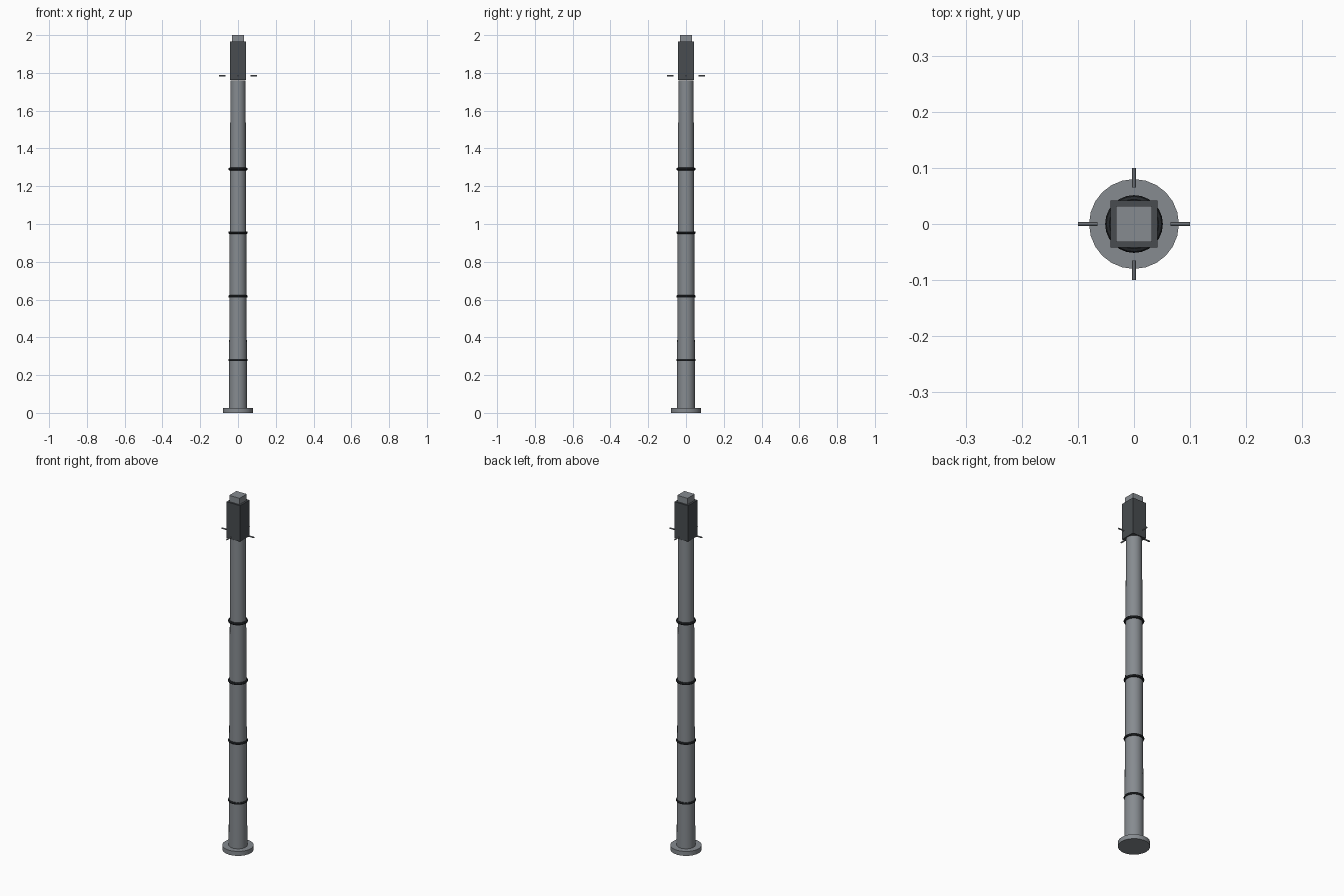
import bpy
import math

cube = bpy.data.objects.get("Cube")
if cube:
    bpy.data.objects.remove(cube, do_unlink=True)


def material(name, color):
    mat = bpy.data.materials.new(name)
    mat.use_nodes = True
    mat.diffuse_color = (*color, 1)
    mat.node_tree.nodes["Principled BSDF"].inputs["Base Color"].default_value = (*color, 1)
    return mat


STEEL = material("grey steel", (0.24, 0.26, 0.28))
DARK = material("dark housing", (0.065, 0.073, 0.08))
BLACK = material("black band", (0.02, 0.023, 0.026))


def finish(name, mat, smooth=False):
    obj = bpy.context.object
    obj.name = name
    obj.data.materials.append(mat)
    if smooth:
        bpy.ops.object.shade_smooth_by_angle(angle=math.radians(35))
    return obj


def tapered(name, mat, r1, r2, z1, z2, sides):
    bpy.ops.mesh.primitive_cone_add(vertices=sides, radius1=r1, radius2=r2,
                                    depth=z2 - z1, location=(0, 0, (z1 + z2) / 2))
    return finish(name, mat, True)


def block(name, mat, half, z1, z2):
    bpy.ops.mesh.primitive_cube_add(size=1, location=(0, 0, (z1 + z2) / 2))
    bpy.context.object.scale = (half * 2, half * 2, z2 - z1)
    bpy.ops.object.transform_apply(location=False, rotation=False, scale=True)
    return finish(name, mat)


# Base flange and tapering pole
tapered("base_flange", STEEL, 0.08, 0.08, 0, 0.025, 24)
tapered("pole", STEEL, 0.048, 0.04, 0.02, 1.76, 24)

# Evenly spaced clamp bands
for i in range(4):
    bpy.ops.mesh.primitive_torus_add(major_radius=0.044, minor_radius=0.0075,
                                     major_segments=24, minor_segments=8,
                                     location=(0, 0, 0.28 + i * 0.337))
    finish(f"band_{i + 1}", BLACK, True)

# Square head housing with a smaller cap
block("head_housing", DARK, 0.042, 1.762, 1.965)
block("head_cap", STEEL, 0.032, 1.965, 2.0)

# Four short radial pins around the head
for i in range(4):
    a = i * math.pi / 2
    bpy.ops.mesh.primitive_cylinder_add(
        vertices=8, radius=0.004, depth=0.035,
        location=(0.0825 * math.cos(a), 0.0825 * math.sin(a), 1.785),
        rotation=(0, math.pi / 2, a))
    finish(f"pin_{i + 1}", STEEL, True)
